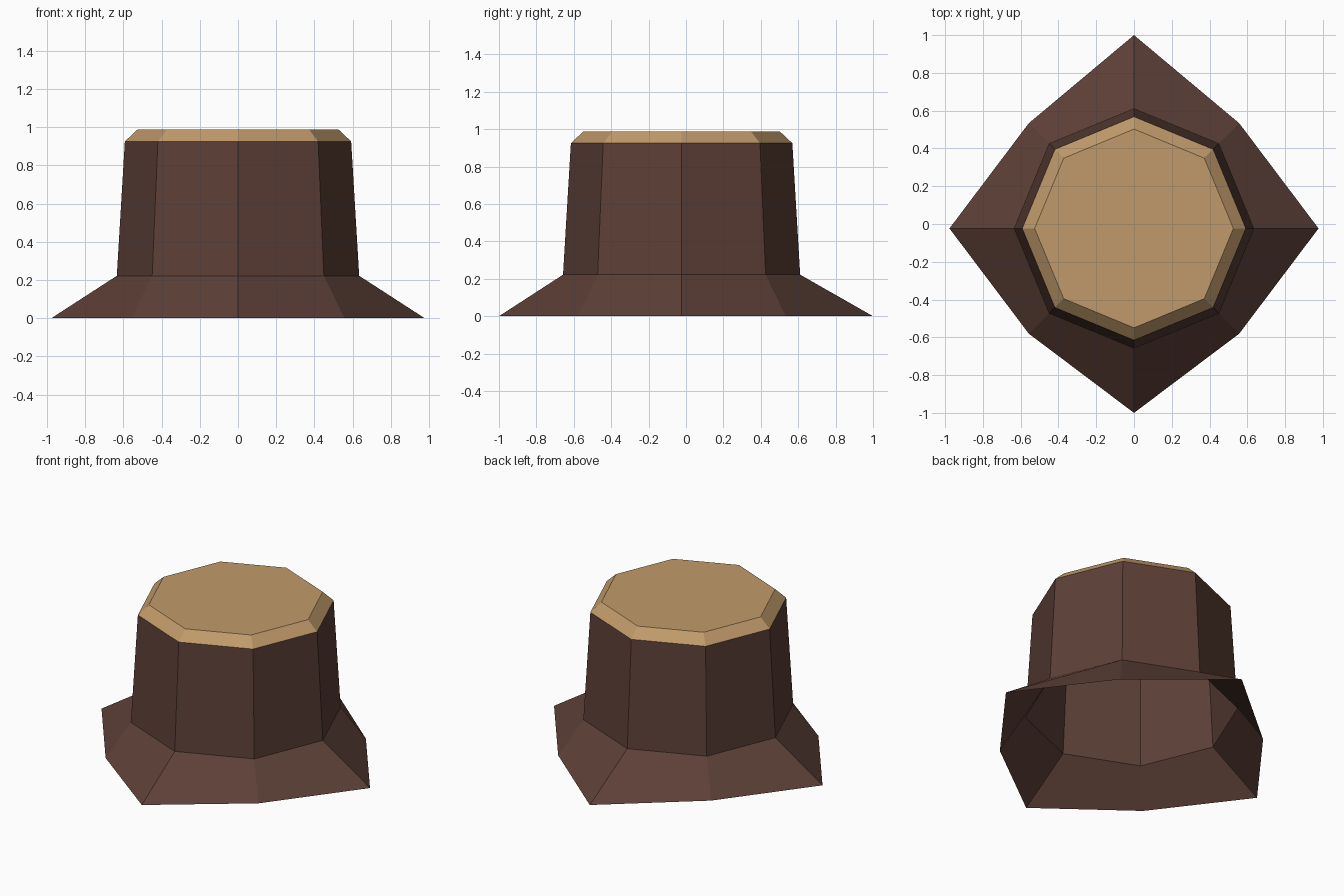
import bpy
import bmesh

if "Cube" in bpy.data.objects:
    bpy.data.objects.remove(bpy.data.objects["Cube"])

CENTRE_Y = -0.0235  # the trunk axis sits slightly forward


def material(name, colour):
    mat = bpy.data.materials.new(name)
    mat.diffuse_color = (*colour, 1.0)
    mat.use_nodes = True
    mat.node_tree.nodes["Principled BSDF"].inputs["Base Color"].default_value = mat.diffuse_color
    return mat


def octagon(axis, diag, z, axis_y=None):
    """Eight points: four on the axes, four on the diagonals."""
    ay = axis_y or axis
    pts = [(axis, 0), (diag, diag), (0, ay), (-diag, diag),
           (-axis, 0), (-diag, -diag), (0, -ay), (diag, -diag)]
    return [(x, y + CENTRE_Y, z) for x, y in pts]


def loft(name, rings, mat, cap=False):
    """Join rings with flat side faces, optionally closing the last one."""
    bm = bmesh.new()
    loops = [[bm.verts.new(p) for p in ring] for ring in rings]
    for low, high in zip(loops, loops[1:]):
        for i in range(8):
            j = (i + 1) % 8
            bm.faces.new((low[i], low[j], high[j], high[i]))
    if cap:
        bm.faces.new(loops[-1])
    mesh = bpy.data.meshes.new(name)
    bm.to_mesh(mesh)
    bm.free()
    mesh.materials.append(mat)
    obj = bpy.data.objects.new(name, mesh)
    bpy.context.collection.objects.link(obj)
    return obj


bark = material("dark bark", (0.109, 0.0513, 0.0382))
wood = material("cut wood", (0.533, 0.323, 0.147))

# Ring outlines from the ground up
ground = octagon(0.977, 0.557, 0.0, 0.998)
flare_top = octagon(0.634, 0.449, 0.222)
bark_top = octagon(0.592, 0.419, 0.925)
cut_edge = octagon(0.526, 0.372, 0.987)
# pull the front and back root tips to the exact footprint
ground[2] = (0, 1.0, 0)
ground[6] = (0, -1.0, 0)

# Flared roots and trunk, open underneath
loft("stump_bark", [ground, flare_top, bark_top], bark)

# Bevelled cut face on top
loft("stump_cut_top", [bark_top, cut_edge], wood, cap=True)
